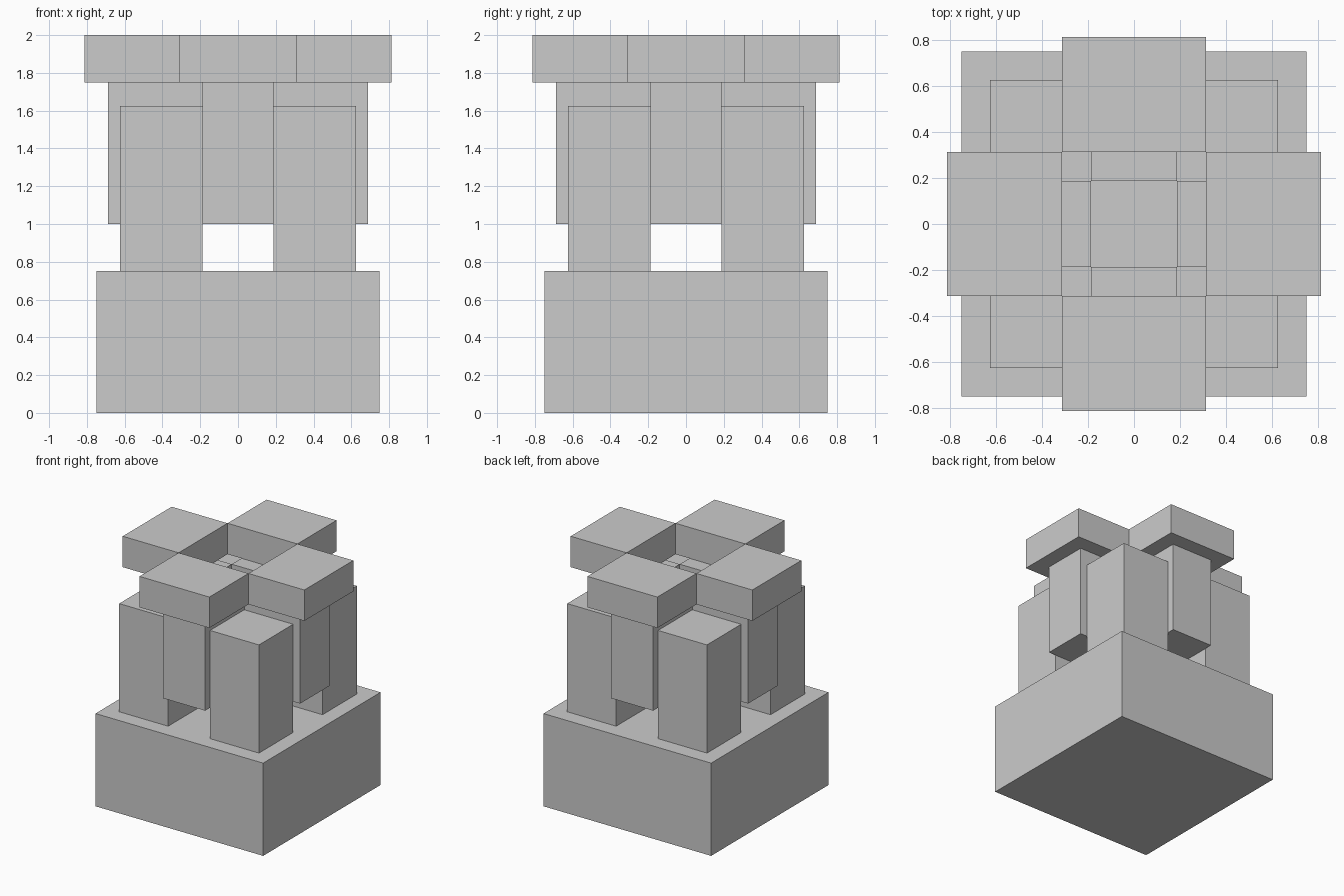
import bpy
from mathutils import Matrix
from math import pi

if "Cube" in bpy.data.objects:
    bpy.data.objects.remove(bpy.data.objects["Cube"])


def box(name, lo, hi, turn=0):
    """Axis-aligned box from two corners, turned by quarter turns about z."""
    corners = [(x, y, z) for x in (lo[0], hi[0])
               for y in (lo[1], hi[1]) for z in (lo[2], hi[2])]
    faces = [(0, 1, 3, 2), (4, 6, 7, 5), (0, 4, 5, 1),
             (2, 3, 7, 6), (0, 2, 6, 4), (1, 5, 7, 3)]
    mesh = bpy.data.meshes.new(name)
    mesh.from_pydata(corners, [], faces)
    mesh.transform(Matrix.Rotation(turn * pi / 2, 4, 'Z'))
    obj = bpy.data.objects.new(name, mesh)
    bpy.context.collection.objects.link(obj)
    return obj


# Square plinth
box("base", (-0.75, -0.75, 0), (0.75, 0.75, 0.75))

sides = ("front", "right", "back", "left")
corners = ("front_right", "back_right", "back_left", "front_left")
for i in range(4):
    # Corner pillar standing on the base
    box(f"{corners[i]}_pillar", (0.1875, -0.625, 0.75), (0.625, -0.1875, 1.625), i)
    # Raised block held between two pillars
    box(f"{sides[i]}_block", (-0.1875, -0.6875, 1.0), (0.1875, -0.1875, 1.75), i)
    # Wide cap on top of the block, leaving a square opening in the middle
    box(f"{sides[i]}_cap", (-0.3125, -0.8125, 1.75), (0.3125, -0.3125, 2.0), i)
